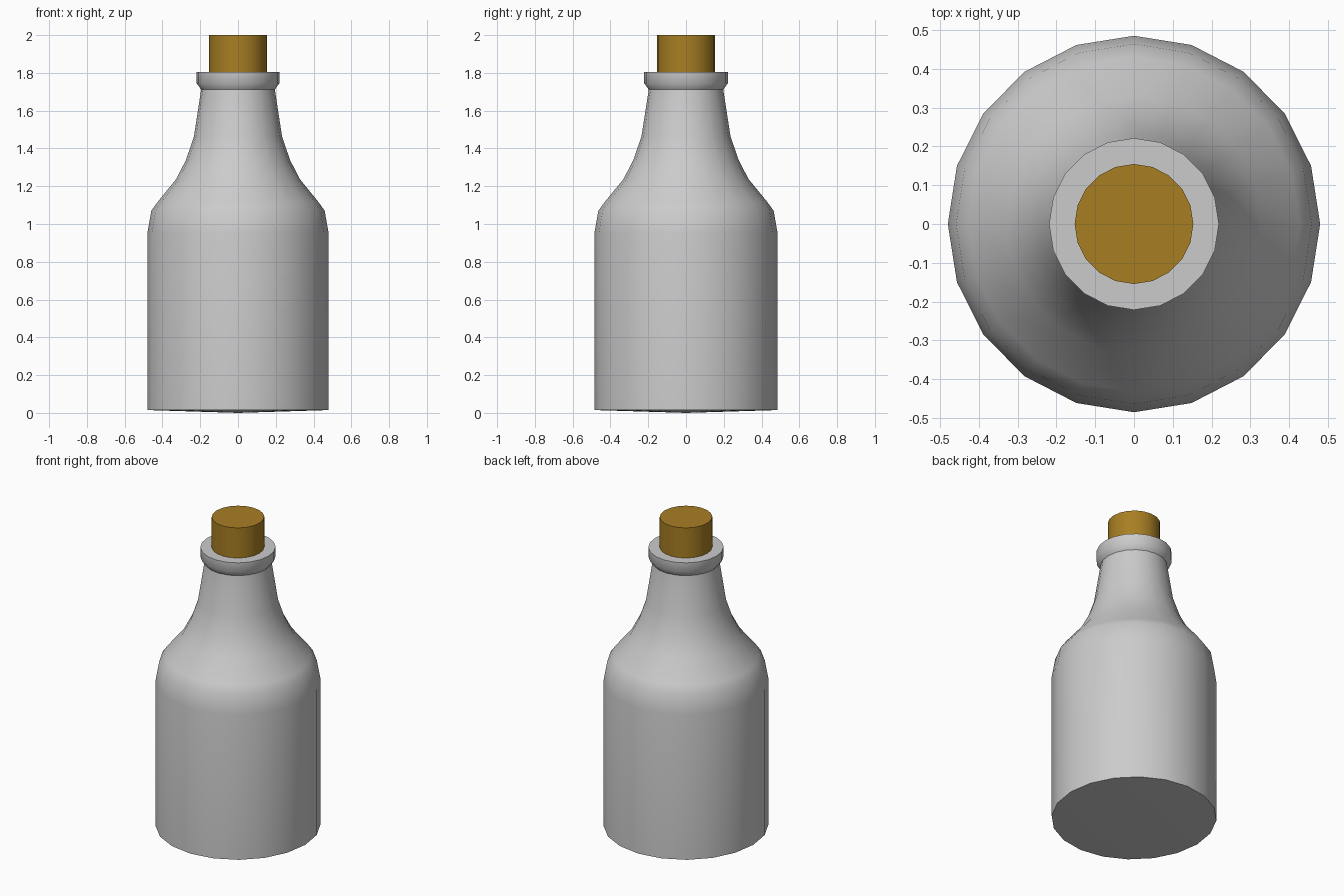
import bpy, bmesh, math

if "Cube" in bpy.data.objects:
    bpy.data.objects.remove(bpy.data.objects["Cube"])

SIDES = 20
Y_SCALE = 1.011  # the model is very slightly deeper than wide


def lathe(name, profile):
    """Revolve (radius, z) points around z; radius 0 makes a pole."""
    bm = bmesh.new()
    rings = []
    for r, z in profile:
        if r == 0:
            rings.append([bm.verts.new((0, 0, z))] * SIDES)
        else:
            angles = [2 * math.pi * i / SIDES for i in range(SIDES)]
            rings.append([bm.verts.new((r * math.cos(a), r * Y_SCALE * math.sin(a), z))
                          for a in angles])
    for low, high in zip(rings, rings[1:]):
        for i in range(SIDES):
            j = (i + 1) % SIDES
            quad = [low[i], low[j], high[j], high[i]]
            bm.faces.new(list(dict.fromkeys(quad)))
    bmesh.ops.recalc_face_normals(bm, faces=bm.faces)
    mesh = bpy.data.meshes.new(name)
    bm.to_mesh(mesh)
    bm.free()
    obj = bpy.data.objects.new(name, mesh)
    bpy.context.collection.objects.link(obj)
    bpy.ops.object.select_all(action='DESELECT')
    obj.select_set(True)
    bpy.context.view_layer.objects.active = obj
    bpy.ops.object.shade_smooth_by_angle(angle=math.radians(40))
    return obj


# Bottle: base, straight body, sloping shoulder, tapering neck, lip
lathe("bottle", [
    (0, 0.0), (0.48, 0.015),
    (0.48, 0.95), (0.459, 1.07), (0.427, 1.115),
    (0.328, 1.237), (0.275, 1.34), (0.233, 1.465), (0.195, 1.712),
    (0.219, 1.745), (0.219, 1.806), (0, 1.806),
])

# Cork stopper, sunk into the neck
cork = lathe("cork", [(0, 1.7), (0.153, 1.7), (0.153, 2.0), (0, 2.0)])
mat = bpy.data.materials.new("cork_brown")
mat.diffuse_color = (0.39, 0.21, 0.017, 1)
mat.use_nodes = True
mat.node_tree.nodes["Principled BSDF"].inputs["Base Color"].default_value = mat.diffuse_color
cork.data.materials.append(mat)
